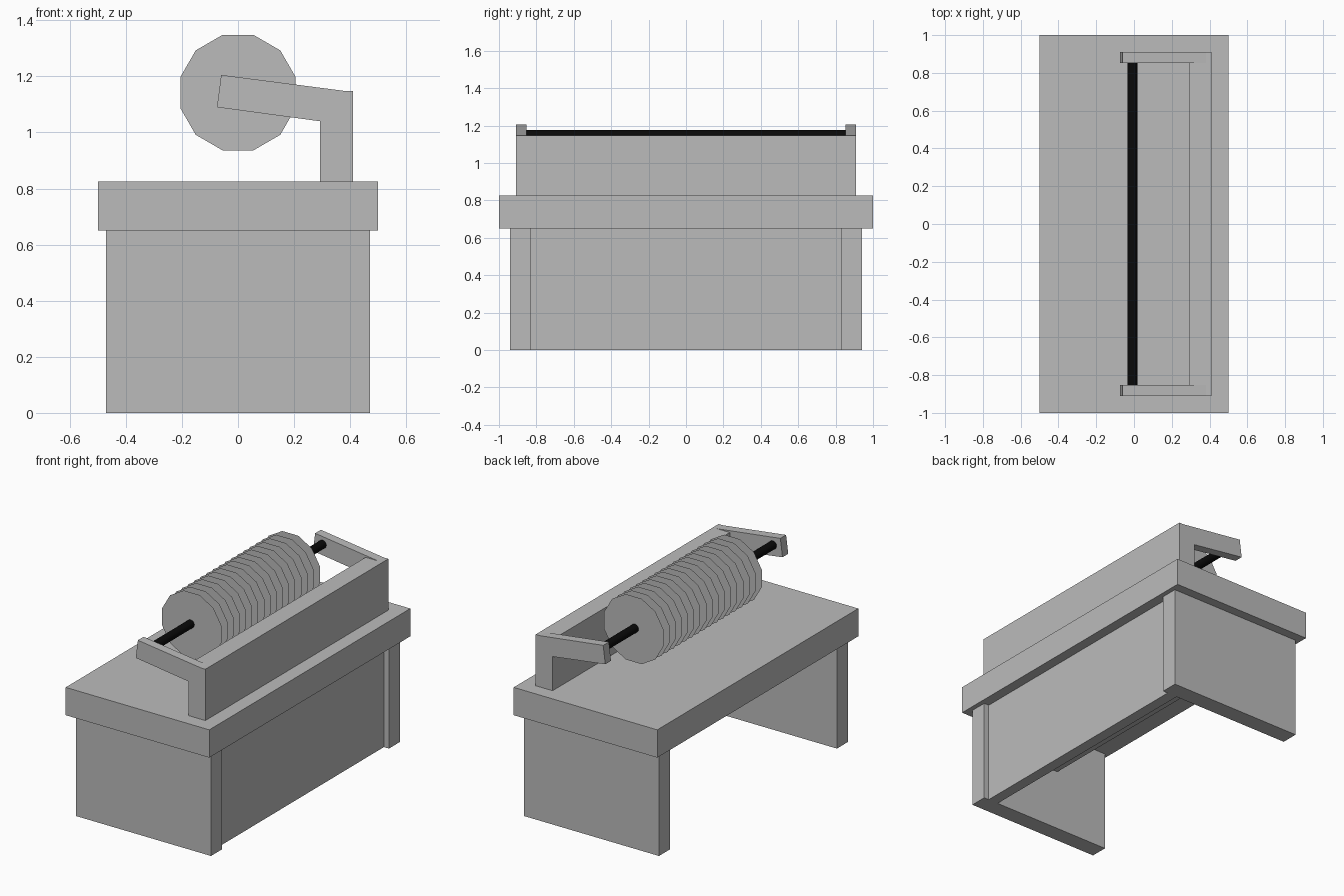
import bpy, bmesh, math
from mathutils import Matrix

if "Cube" in bpy.data.objects:
    bpy.data.objects.remove(bpy.data.objects["Cube"])


def material(name, value):
    m = bpy.data.materials.new(name)
    m.diffuse_color = (value, value, value, 1)
    m.use_nodes = True
    m.node_tree.nodes["Principled BSDF"].inputs["Base Color"].default_value = m.diffuse_color
    return m


GREY = material("grey", 0.5)
BLACK = material("black", 0.003)


def finish(name, bm, mat):
    mesh = bpy.data.meshes.new(name)
    bm.to_mesh(mesh)
    bm.free()
    mesh.materials.append(mat)
    ob = bpy.data.objects.new(name, mesh)
    bpy.context.collection.objects.link(ob)
    return ob


def prism(name, profile, y0, y1):
    """Extrude an (x, z) profile along y."""
    bm = bmesh.new()
    face = bm.faces.new([bm.verts.new((x, y0, z)) for x, z in profile])
    new = bmesh.ops.extrude_face_region(bm, geom=[face])["geom"]
    verts = [v for v in new if isinstance(v, bmesh.types.BMVert)]
    bmesh.ops.translate(bm, verts=verts, vec=(0, y1 - y0, 0))
    bmesh.ops.recalc_face_normals(bm, faces=bm.faces)
    return finish(name, bm, GREY)


def box(name, x0, x1, y0, y1, z0, z1):
    return prism(name, [(x0, z0), (x1, z0), (x1, z1), (x0, z1)], y0, y1)


# Table: top, panel between the legs, inner shelf
box("table_top", -0.5, 0.5, -1, 1, 0.65, 0.825)
box("side_panel", 0.365, 0.435, -0.83, 0.83, 0, 0.65)
box("inner_shelf", -0.10, 0.365, -0.83, 0.83, 0.39, 0.46)

# Upright wall carrying the arms
box("upright_wall", 0.292, 0.41, -0.91, 0.91, 0.825, 1.148)

# Legs and tilted arms at both ends
ARM = [(-0.06, 1.205), (-0.075, 1.09), (0.365, 1.03), (0.38, 1.148)]
for side, s in (("front", -1), ("back", 1)):
    y0, y1 = sorted((s * 0.83, s * 0.94))
    box(side + "_leg", -0.47, 0.47, y0, y1, 0, 0.65)
    y0, y1 = sorted((s * 0.853, s * 0.91))
    prism(side + "_arm", ARM, y0, y1)

# Axle between the arms
bm = bmesh.new()
bmesh.ops.create_cone(bm, cap_ends=True, segments=24, radius1=0.026, radius2=0.026,
                      depth=1.71, matrix=Matrix.Translation((-0.008, 0, 1.15))
                      @ Matrix.Rotation(math.pi / 2, 4, 'X'))
finish("axle", bm, BLACK)

# Row of paper-thin twelve-sided discs
COUNT, START, END = 17, -0.46, 0.52
bm = bmesh.new()
for i in range(COUNT):
    y = START + (END - START) * i / (COUNT - 1)
    bmesh.ops.create_circle(bm, cap_ends=True, segments=12, radius=0.213,
                            matrix=Matrix.Translation((0, y, 1.142))
                            @ Matrix.Rotation(math.pi / 2, 4, 'X')
                            @ Matrix.Rotation(math.radians(15), 4, 'Z'))
finish("discs", bm, GREY)
